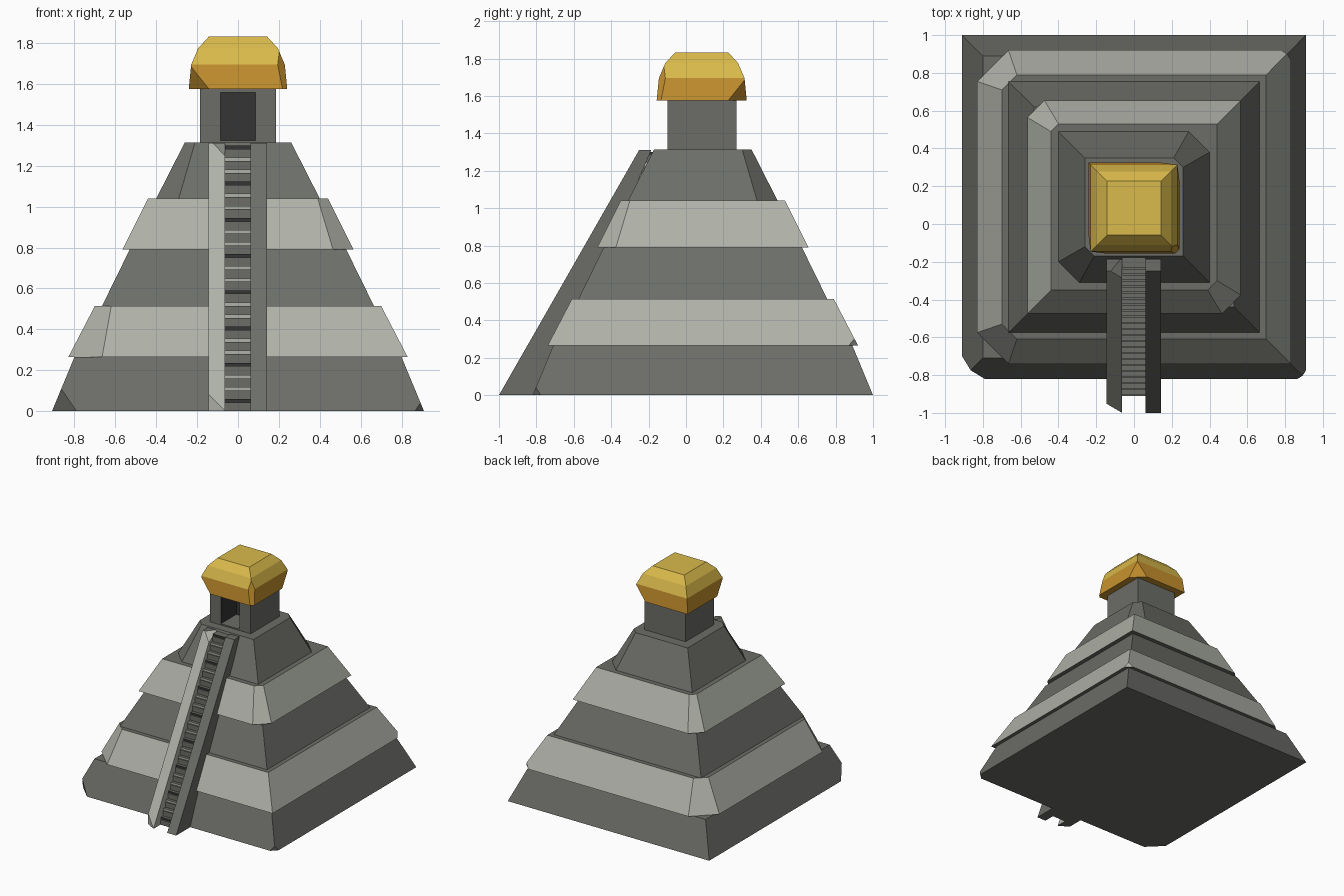
import bpy, bmesh
from mathutils import Vector

if "Cube" in bpy.data.objects:
    bpy.data.objects.remove(bpy.data.objects["Cube"])

CY = 0.09  # centre of the pyramid in y


def mat(name, rgb):
    m = bpy.data.materials.new(name)
    m.diffuse_color = (*rgb, 1)
    m.use_nodes = True
    m.node_tree.nodes["Principled BSDF"].inputs["Base Color"].default_value = m.diffuse_color
    return m


DARK = mat("dark_stone", (0.15, 0.155, 0.138))
LIGHT = mat("light_stone", (0.43, 0.445, 0.395))
BLACK = mat("doorway_black", (0.035, 0.035, 0.035))
GOLD = mat("gold", (0.70, 0.49, 0.07))
AMBER = mat("amber", (0.57, 0.285, 0.027))


def finish(bm, name, mats, rule=None):
    bmesh.ops.recalc_face_normals(bm, faces=bm.faces)
    bm.normal_update()
    if rule:
        for f in bm.faces:
            f.material_index = rule(f)
    me = bpy.data.meshes.new(name)
    bm.to_mesh(me)
    bm.free()
    for m in mats:
        me.materials.append(m)
    ob = bpy.data.objects.new(name, me)
    bpy.context.collection.objects.link(ob)
    return ob


def stack(levels, cy):
    """Closed square loft through (half_width, z) levels."""
    bm = bmesh.new()
    rings = [[bm.verts.new((sx * h, cy + sy * h, z))
              for sx, sy in ((-1, -1), (1, -1), (1, 1), (-1, 1))] for h, z in levels]
    for a, b in zip(rings, rings[1:]):
        for i in range(4):
            j = (i + 1) % 4
            bm.faces.new((a[i], a[j], b[j], b[i]))
    bm.faces.new(rings[0][::-1])
    bm.faces.new(rings[-1])
    return bm


def chip(bm, corner, normal, cut):
    """Slice a corner off with a plane `cut` units inward along x."""
    n = Vector(normal)
    co = Vector(corner) - Vector((cut if n.x > 0 else -cut, 0, 0))
    r = bmesh.ops.bisect_plane(bm, geom=bm.verts[:] + bm.edges[:] + bm.faces[:],
                               plane_co=co, plane_no=n, clear_outer=True)
    edges = [e for e in r["geom_cut"] if isinstance(e, bmesh.types.BMEdge)]
    bmesh.ops.holes_fill(bm, edges=edges)


def box(name, x0, x1, y0, y1, z0, z1, mats, rule=None):
    bm = bmesh.new()
    bmesh.ops.create_cube(bm, size=1)
    for v in bm.verts:
        v.co = ((x0 + x1) / 2 + v.co.x * (x1 - x0), (y0 + y1) / 2 + v.co.y * (y1 - y0),
                (z0 + z1) / 2 + v.co.z * (z1 - z0))
    return finish(bm, name, mats, rule)


# Five tiers: (bottom half, z, top half, z, material, chips as (sx, sy, at_top, kz, cut))
tiers = [
    (0.91, 0.0, 0.80, 0.265, DARK, [(-1, -1, 0, -0.27, 0.12), (1, -1, 0, -0.27, 0.045)]),
    (0.83, 0.265, 0.70, 0.515, LIGHT, [(-1, -1, 1, 0.7, 0.08), (-1, 1, 1, 0.7, 0.08),
                                       (1, 1, 0, -0.3, 0.05)]),
    (0.665, 0.515, 0.53, 0.79, DARK, []),
    (0.565, 0.79, 0.44, 1.04, LIGHT, [(1, -1, 1, 0.8, 0.05), (-1, 1, 1, 0.8, 0.04)]),
    (0.40, 1.04, 0.26, 1.315, DARK, [(1, 1, 1, 0.8, 0.05), (-1, -1, 1, 0.8, 0.05)]),
]
for i, (h0, z0, h1, z1, m, chips) in enumerate(tiers):
    bm = stack([(h0, z0), (h1, z1)], CY)
    for sx, sy, top, kz, cut in chips:
        h, z = (h1, z1) if top else (h0, z0)
        chip(bm, (sx * h, CY + sy * h, z), (sx, sy, kz), cut)
    # ledges and undersides stay dark
    finish(bm, f"tier_{i + 1}", [m, DARK], lambda f: int(abs(f.normal.z) > 0.95))

# Temple with a recessed doorway
ZB, ZT, W, D = 1.31, 1.58, 0.185, 0.085
YF, YB, YD = -0.10, 0.27, 0.10
box("temple_back", -W, W, YD, YB, ZB, ZT, [DARK, BLACK], lambda f: int(f.normal.y < -0.9))
for s, n in ((-1, "left"), (1, "right")):
    x0, x1 = sorted((s * D, s * W))
    box(f"temple_wall_{n}", x0, x1, YF, YD, ZB, ZT, [DARK, BLACK],
        lambda f: int(f.normal.x * s < -0.9))
box("door_lintel", -D, D, YF, YD, 1.56, ZT, [DARK, BLACK], lambda f: int(f.normal.z < -0.9))
box("door_sill", -D, D, YF, YD, ZB, 1.325, [DARK])

# Golden roof, amber below and gold above
RY = 0.084
bm = stack([(0.241, 1.575), (0.229, 1.695), (0.195, 1.775), (0.143, 1.832)], RY)
for sx, sy, z, h, kz, cut in ((-1, -1, 1.575, 0.241, -0.7, 0.10), (1, 1, 1.575, 0.241, -0.7, 0.10),
                              (1, -1, 1.695, 0.229, 0.3, 0.035)):
    chip(bm, (sx * h, RY + sy * h, z), (sx, sy, kz), cut)
finish(bm, "golden_roof", [GOLD, AMBER], lambda f: int(f.calc_center_median().z < 1.68))

# Stair rails
for name, x0, x1, m in (("rail_left", -0.145, -0.063, LIGHT), ("rail_right", 0.06, 0.142, DARK)):
    bm = bmesh.new()
    f = bm.faces.new([bm.verts.new((x0, y, z)) for y, z in
                      ((-1.0, 0), (-0.75, 0), (-0.185, 1.312), (-0.25, 1.312))])
    r = bmesh.ops.extrude_face_region(bm, geom=[f])
    bmesh.ops.translate(bm, vec=(x1 - x0, 0, 0),
                        verts=[v for v in r["geom"] if isinstance(v, bmesh.types.BMVert)])
    bmesh.ops.recalc_face_normals(bm, faces=bm.faces)
    if name == "rail_left":
        chip(bm, (x0, -1, 0), (-0.05, -0.085, 0), x1 - x0)
        chip(bm, (x1, -0.25, 1.312), (0.5, -0.4, 0.7), 0.06)
    finish(bm, name, [m, DARK], lambda f: int(abs(f.normal.z) > 0.95))

# Steps: dark blocks with every third one topped by a light tread
N = 22
rise, run = 1.30 / N, 0.70 / N
for i in range(N):
    y, z = -0.91 + run * i, rise * i
    light = i % 3 != 0
    box(f"step_{i + 1}", -0.063, 0.06, y, y + 0.16, z, z + rise * 0.72, [DARK])
    box(f"tread_{i + 1}", -0.063, 0.06, y + 0.008, y + 0.16, z + rise * 0.72, z + rise,
        [LIGHT if light else BLACK, DARK], lambda f: int(f.normal.z > 0.9))
